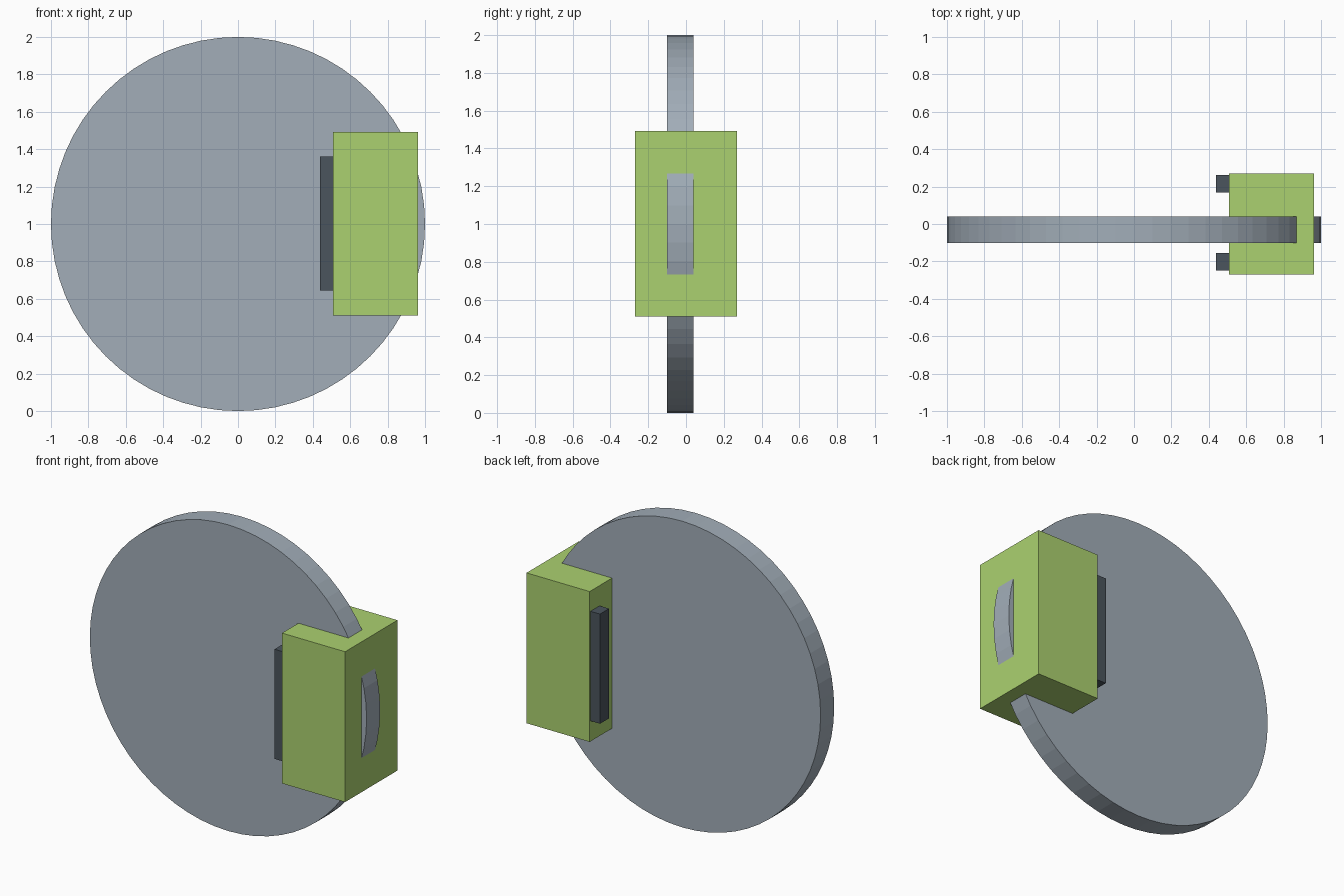
import bpy
from math import radians

if "Cube" in bpy.data.objects:
    bpy.data.objects.remove(bpy.data.objects["Cube"])


def colour(obj, name, rgb):
    mat = bpy.data.materials.new(name)
    mat.diffuse_color = (*rgb, 1)
    mat.use_nodes = True
    mat.node_tree.nodes["Principled BSDF"].inputs["Base Color"].default_value = mat.diffuse_color
    obj.data.materials.append(mat)


def box(name, x, y, z):
    """Box from its (min, max) range on each axis."""
    bpy.ops.mesh.primitive_cube_add(size=1, location=[sum(r) / 2 for r in (x, y, z)])
    obj = bpy.context.object
    obj.name = name
    obj.scale = [r[1] - r[0] for r in (x, y, z)]
    bpy.ops.object.transform_apply(location=False, rotation=False, scale=True)
    return obj


# Brake disc, standing upright
bpy.ops.mesh.primitive_cylinder_add(vertices=64, radius=1, depth=0.14,
                                    location=(0, -0.031, 1),
                                    rotation=(radians(90), 0, 0))
disc = bpy.context.object
disc.name = "brake_disc"
colour(disc, "disc_steel", (0.36, 0.42, 0.48))

# Caliper block, with the disc rim passing through it
caliper = box("caliper", (0.507, 0.963), (-0.27, 0.27), (0.511, 1.493))
colour(caliper, "caliper_green", (0.41, 0.64, 0.16))

# Brake pads, seated in the caliper on both sides of the disc
for name, y in (("front_pad", (-0.249, -0.155)), ("back_pad", (0.168, 0.262))):
    pad = box(name, (0.438, 0.75), y, (0.645, 1.361))
    colour(pad, name + "_dark", (0.07, 0.09, 0.11))
